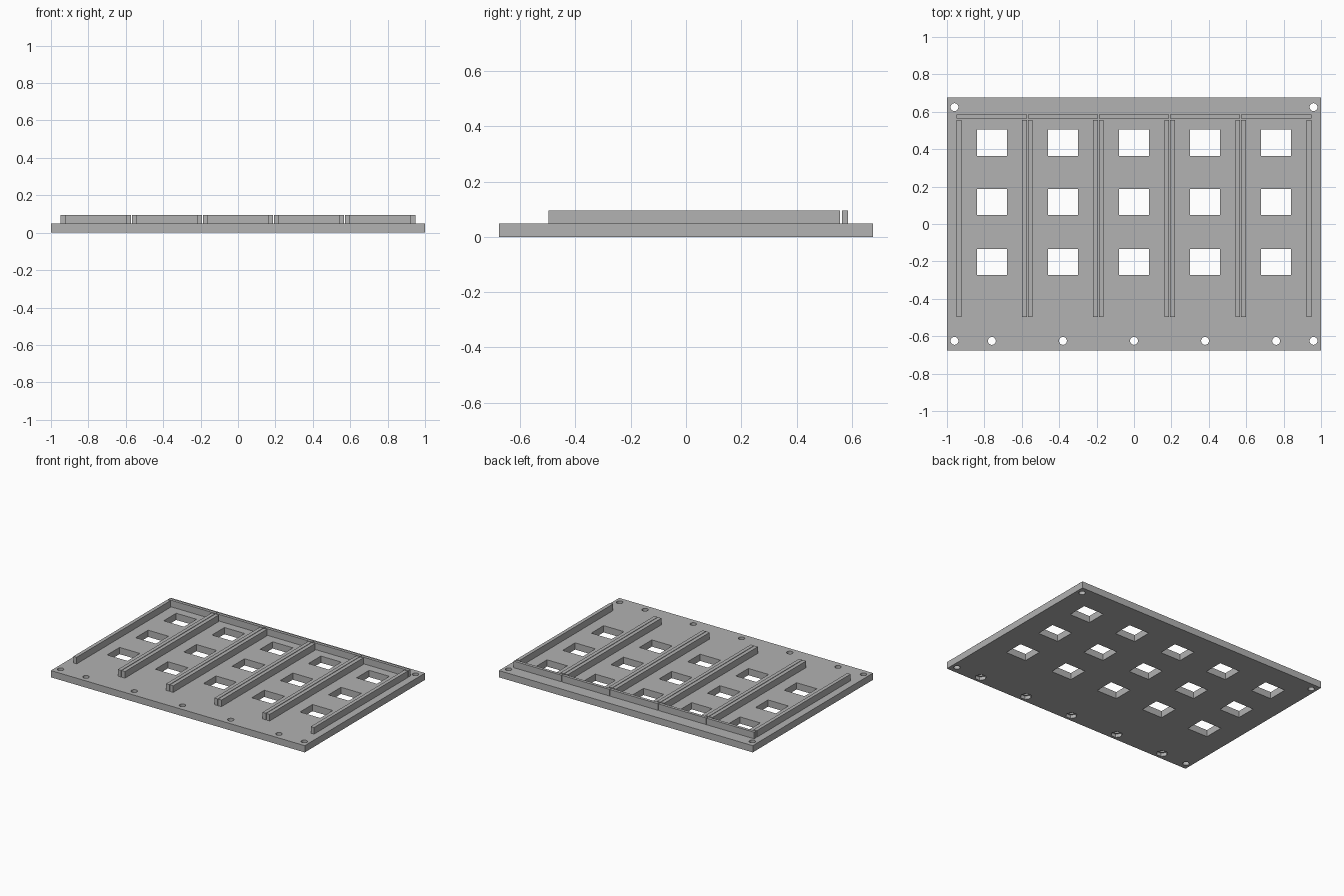
import bpy
import bmesh
from math import pi
from mathutils import Matrix, Vector

if "Cube" in bpy.data.objects:
    bpy.data.objects.remove(bpy.data.objects["Cube"])

PLATE_TOP = 0.048
RAIL_TOP = 0.095
HALF_DEPTH = 0.677
BAYS = [(i - 2) * 0.38 for i in range(5)]
WINDOW_ROWS = (0.434, 0.118, -0.203)
HOLE_Y = 0.625

grey = bpy.data.materials.new("plain grey")
grey.use_nodes = True
colour = (0.445, 0.445, 0.445, 1)
grey.diffuse_color = colour
grey.node_tree.nodes["Principled BSDF"].inputs["Base Color"].default_value = colour


def add_box(bm, x, y, z):
    """Add a box from (low, high) pairs on each axis."""
    size = Vector([hi - lo for lo, hi in (x, y, z)])
    mid = Vector([(lo + hi) / 2 for lo, hi in (x, y, z)])
    bmesh.ops.create_cube(bm, size=1, matrix=Matrix.Translation(mid) @ Matrix.Diagonal(size).to_4x4())


def add_prism(bm, x, y, radius, low, high, sides):
    place = Matrix.Translation((x, y, (low + high) / 2)) @ Matrix.Rotation(pi / sides, 4, "Z")
    bmesh.ops.create_cone(bm, cap_ends=True, segments=sides, radius1=radius, radius2=radius,
                          depth=high - low, matrix=place)


def make_object(name, bm):
    mesh = bpy.data.meshes.new(name)
    bm.to_mesh(mesh)
    bm.free()
    mesh.materials.append(grey)
    obj = bpy.data.objects.new(name, mesh)
    bpy.context.collection.objects.link(obj)
    return obj


def cut(target, bm):
    """Subtract the shapes in bm from the target and discard them."""
    cutter = make_object("cutter", bm)
    cutter.hide_render = True
    mod = target.modifiers.new("cut", "BOOLEAN")
    mod.operation = "DIFFERENCE"
    mod.solver = "EXACT"
    mod.object = cutter
    bpy.context.view_layer.objects.active = target
    bpy.ops.object.modifier_apply(modifier=mod.name)
    bpy.data.objects.remove(cutter)


# Base plate
bm = bmesh.new()
add_box(bm, (-1, 1), (-HALF_DEPTH, HALF_DEPTH), (0, PLATE_TOP))
plate = make_object("base_plate", bm)

# Windows and round screw holes
bm = bmesh.new()
for x in BAYS:
    for y in WINDOW_ROWS:
        add_box(bm, (x - 0.08, x + 0.08), (y - 0.07, y + 0.07), (-0.1, 0.1))
    add_prism(bm, x, -HOLE_Y, 0.021, -0.1, 0.1, 32)
for x in (-0.96, 0.96):
    for y in (-HOLE_Y, HOLE_Y):
        add_prism(bm, x, y, 0.021, -0.1, 0.1, 32)
cut(plate, bm)

# Hexagonal nut pockets under the front row of holes
bm = bmesh.new()
for x in BAYS:
    add_prism(bm, x, -HOLE_Y, 0.038, -0.1, 0.024, 6)
cut(plate, bm)

# Each bay has two side rails and a back strip
for number, x in enumerate(BAYS, 1):
    for side, sign in (("right", -1), ("left", 1)):
        bm = bmesh.new()
        edges = sorted((x + sign * 0.162, x + sign * 0.188))
        add_box(bm, edges, (-0.498, 0.557), (PLATE_TOP, RAIL_TOP))
        make_object(f"{side}_rail_{number}", bm)
    bm = bmesh.new()
    add_box(bm, (x - 0.188, x + 0.188), (0.565, 0.586), (PLATE_TOP, RAIL_TOP))
    make_object(f"back_strip_{number}", bm)
